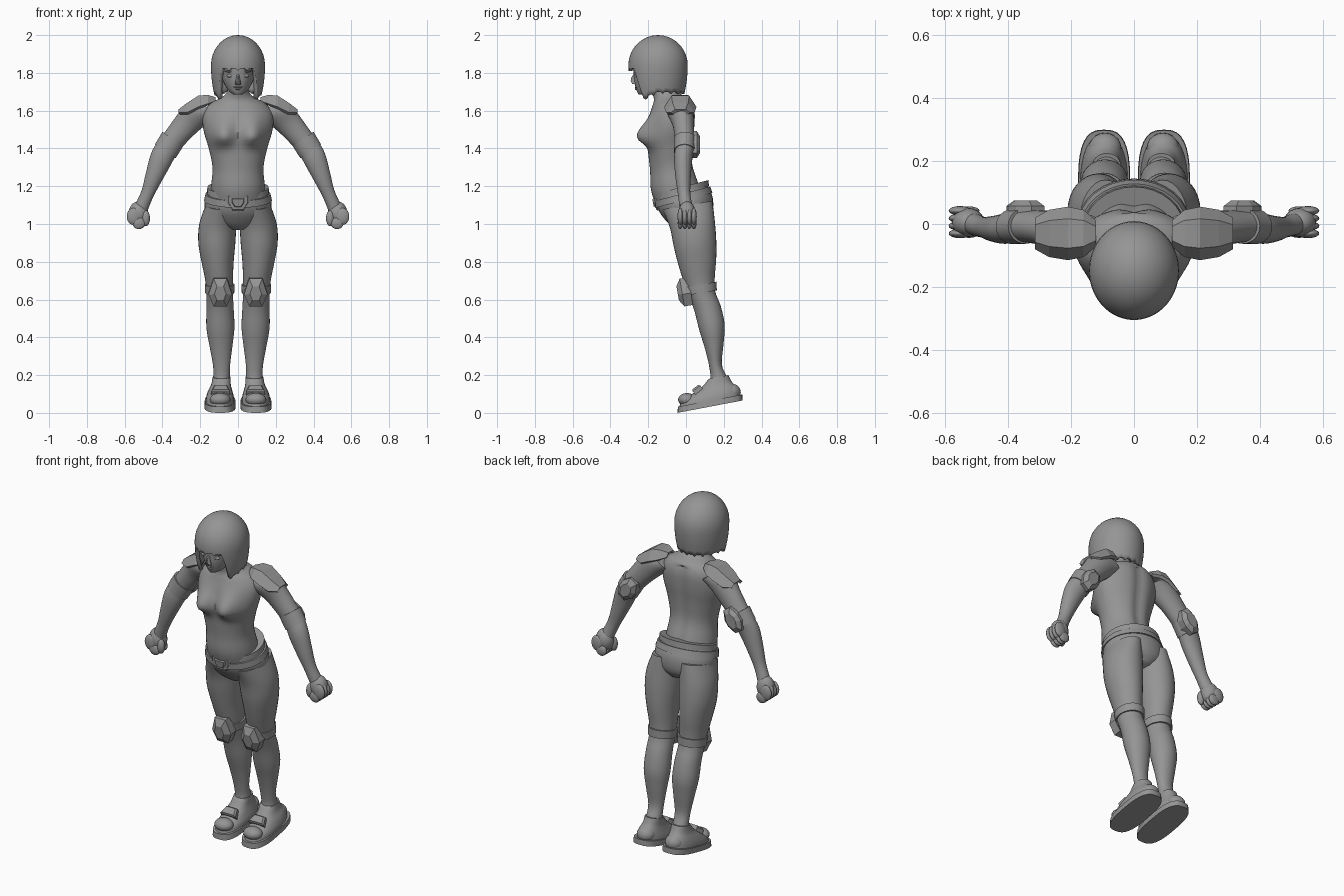
import bpy, bmesh
from math import sin, cos, pi, exp, radians, copysign
from mathutils import Vector, Matrix

if "Cube" in bpy.data.objects:
    bpy.data.objects.remove(bpy.data.objects["Cube"], do_unlink=True)

grey = bpy.data.materials.new("plain grey")
grey.use_nodes = True
GREY = (.3, .3, .3, 1)
grey.diffuse_color = GREY
for node in grey.node_tree.nodes:
    if node.type == 'BSDF_PRINCIPLED':
        node.inputs["Base Color"].default_value = GREY


def finish(name, bm, mirror=False, smooth=True, angle=50):
    """Turn a bmesh into an object, optionally mirrored across x."""
    bmesh.ops.recalc_face_normals(bm, faces=bm.faces)
    mesh = bpy.data.meshes.new(name)
    bm.to_mesh(mesh)
    bm.free()
    mesh.materials.append(grey)
    for poly in mesh.polygons:
        poly.use_smooth = smooth
    if smooth:
        mesh.set_sharp_from_angle(angle=radians(angle))
    obj = bpy.data.objects.new(name, mesh)
    bpy.context.collection.objects.link(obj)
    if mirror:
        obj.modifiers.new("mirror", 'MIRROR').use_mirror_merge = False
    return obj


def smooth_rows(rows, steps):
    """Catmull-Rom interpolation between rows of numbers."""
    out = []
    for i in range(len(rows) - 1):
        quad = (rows[max(i - 1, 0)], rows[i], rows[i + 1], rows[min(i + 2, len(rows) - 1)])
        for s in range(steps):
            t = s / steps
            out.append([b + .5 * t * (c - a + t * (2*a - 5*b + 4*c - d + t * (3*(b - c) + d - a)))
                        for a, b, c, d in zip(*quad)])
    return out + [list(rows[-1])]


def skin(name, rings, mirror, deform=None, power=2, segs=32, angle=50):
    """Skin rings given as (centre, side axis, depth axis)."""
    bm = bmesh.new()
    loops = []
    for centre, u, v in rings:
        loop = []
        for k in range(segs):
            c, s = cos(2 * pi * k / segs), sin(2 * pi * k / segs)
            p = centre + u * copysign(abs(c) ** (2 / power), c) + v * copysign(abs(s) ** (2 / power), s)
            loop.append(bm.verts.new(deform(p) if deform else p))
        loops.append(loop)
    for a, b in zip(loops, loops[1:]):
        for k in range(segs):
            n = (k + 1) % segs
            bm.faces.new((a[k], a[n], b[n], b[k]))
    bm.faces.new(loops[0])
    bm.faces.new(loops[-1])
    return finish(name, bm, mirror, angle=angle)


def body(name, rows, slope=.17, mirror=False, steps=4, **kw):
    """Upright part; each row is x, z, front y, back y, half width."""
    rings = []
    for x, z, front, back, half in smooth_rows(rows, steps):
        depth = (back - front) / 2
        rings.append((Vector((x, (front + back) / 2, z)), Vector((half, 0, 0)),
                      Vector((0, depth, depth * slope))))
    return skin(name, rings, mirror, **kw)


ACROSS = Vector((.82, 0, .57))
ALONG = Vector((-.57, 0, .82))


def limb(name, rows, steps=4):
    """Arm part; each row is x, z, y, in-plane radius, depth radius."""
    rings = [(Vector((x, y, z)), ACROSS * r, Vector((0, d, 0)))
             for x, z, y, r, d in smooth_rows(rows, steps)]
    return skin(name, rings, True)


def ball(name, centre, radii, mirror=True):
    bm = bmesh.new()
    m = Matrix.Translation(centre) @ Matrix.Diagonal((*radii, 1))
    bmesh.ops.create_uvsphere(bm, u_segments=20, v_segments=12, radius=1, matrix=m)
    return finish(name, bm, mirror)


def pad(name, outline, origin, right, up, depth, inset=.6, mirror=True):
    """Faceted armour plate with a smaller raised face."""
    bm = bmesh.new()
    origin, right, up = Vector(origin), Vector(right), Vector(up)
    normal = right.cross(up)
    loops = [[bm.verts.new(origin + right * x * s + up * y * s + normal * h) for x, y in outline]
             for s, h in ((1, -.03), (1, depth * .4), (inset, depth))]
    n = len(outline)
    for a, b in zip(loops, loops[1:]):
        for k in range(n):
            bm.faces.new((a[k], a[(k + 1) % n], b[(k + 1) % n], b[k]))
    bm.faces.new(loops[0])
    bm.faces.new(loops[-1])
    return finish(name, bm, mirror, smooth=False)


# Torso and neck, with bust and spine shaped in
def chest(p):
    if p.y < -.08:
        rise = .045 if p.z < 1.46 else .085
        p.y -= .068 * exp(-((abs(p.x) - .08) / .058) ** 2 - ((p.z - 1.46) / rise) ** 2)
    elif 1.1 < p.z < 1.64:
        p.y -= .015 * exp(-(p.x / .03) ** 2)
    return p


body("torso", [(0, 1.1, -.15, .1, .145), (0, 1.2, -.185, .07, .142), (0, 1.3, -.19, .04, .135),
               (0, 1.4, -.2, .04, .155), (0, 1.5, -.205, .05, .183), (0, 1.58, -.195, .05, .185),
               (0, 1.635, -.18, .03, .15), (0, 1.67, -.17, -.02, .085),
               (0, 1.71, -.18, -.055, .055), (0, 1.78, -.2, -.08, .055)],
     deform=chest, steps=5, segs=48)

# Hips, legs, belt
body("hips", [(0, .99, -.05, .11, .06), (0, 1.03, -.09, .14, .15), (0, 1.1, -.14, .142, .178),
              (0, 1.17, -.16, .115, .16), (0, 1.19, -.16, .11, .152)], slope=.26)
body("leg", [(.09, 1.1, -.125, .14, .082), (.107, 1, -.085, .152, .098), (.112, .9, -.065, .16, .098),
             (.108, .8, -.04, .16, .085), (.1, .7, -.01, .152, .073), (.097, .63, .015, .155, .07),
             (.095, .55, .045, .185, .072), (.093, .45, .07, .205, .074), (.09, .35, .1, .198, .06),
             (.087, .25, .123, .19, .045), (.087, .18, .128, .218, .045), (.09, .1, .1, .25, .055)],
     mirror=True)
body("waistband", [(0, 1.165, -.165, .122, .165), (0, 1.195, -.168, .118, .162)], slope=.26, steps=1)
body("belt", [(0, 1.125, -.163, .14, .18), (0, 1.16, -.168, .128, .172)], slope=.26, steps=1)
BUCKLE = [(-.06, .04), (-.06, 0), (-.03, -.045), (.03, -.045), (.06, 0), (.06, .04)]
TILTED = (0, -.17, .98)
for label, size, y in (("buckle", 1, -.152), ("buckle_centre", .55, -.163)):
    pad(label, [(x * size, z * size) for x, z in BUCKLE], (0, y, 1.115), (1, 0, 0), TILTED,
        .012, .85, mirror=False)

# Knee guards
body("knee_band", [(.097, .635, .003, .163, .077), (.097, .68, -.01, .162, .079)], mirror=True, steps=1)
pad("knee_pad", [(-.035, .075), (-.062, -.01), (-.035, -.075), (.035, -.075), (.062, -.01), (.035, .075)],
    (.094, -.005, .64), (1, 0, 0), TILTED, .04, .5)

# Shoes
body("sole", [(.095, .033, -.045, .3, .083), (.095, .065, -.043, .298, .081)],
     slope=.19, mirror=True, steps=1, power=2.8)
body("shoe", [(.095, .06, -.035, .285, .076), (.095, .085, -.025, .28, .073), (.094, .115, .02, .268, .064),
              (.09, .15, .082, .242, .052), (.087, .19, .12, .224, .047)], slope=.19, mirror=True, power=2.3)
ball("toe_cap", (.095, .005, .07), (.055, .047, .035))
ball("heel_cap", (.092, .24, .11), (.052, .05, .045))
pad("instep_plate", [(-.05, -.02), (.05, -.02), (.035, .03), (-.035, .03)],
    (.092, .055, .122), (1, 0, 0), (0, .8, .6), .015, .8)

# Arms and elbow guards
limb("arm", [(.15, 1.61, -.03, .065, .06), (.21, 1.59, -.03, .08, .07), (.27, 1.53, -.015, .07, .057),
             (.33, 1.46, -.008, .062, .052), (.37, 1.41, -.005, .06, .052), (.41, 1.34, -.015, .061, .048),
             (.45, 1.24, -.015, .047, .04), (.48, 1.16, -.01, .036, .033), (.51, 1.09, 0, .037, .035)])
limb("elbow_cuff", [(.345, 1.45, -.006, .067, .057), (.385, 1.385, -.008, .066, .056)], 1)
pad("elbow_pad", [(-.025, .07), (-.05, .02), (-.05, -.02), (-.025, -.07),
                  (.025, -.07), (.05, -.02), (.05, .02), (.025, .07)],
    (.345, .045, 1.42), -ACROSS, ALONG, .03, .6)

# Fists
ball("palm", (.527, .005, 1.055), (.052, .046, .065))
for i in range(4):
    y = -.03 + i * .024
    ball("finger", (.553, y, 1.04), (.036, .015, .045))
    ball("finger_tip", (.525, y, 1.005), (.034, .014, .032))
ball("thumb", (.488, -.022, 1.03), (.022, .02, .042))

# Shoulder pads: a faceted arch swept outward
bm = bmesh.new()
grid = []
for x, top, half, drop in ((.12, 1.675, .04, .025), (.16, 1.692, .075, .055), (.21, 1.69, .085, .07),
                           (.27, 1.65, .075, .06), (.315, 1.61, .05, .02)):
    grid.append([bm.verts.new((x, -.03 + half * side, top - drop * low))
                 for side, low in ((-1, 1), (-.55, .15), (.55, .15), (1, 1))])
for a, b in zip(grid, grid[1:]):
    for k in range(3):
        bm.faces.new((a[k], a[k + 1], b[k + 1], b[k]))
shoulder = finish("shoulder_pad", bm, True, smooth=False)
thick = shoulder.modifiers.new("thickness", 'SOLIDIFY')
thick.thickness, thick.offset = .018, -1

# Head and face
body("head", [(0, 1.685, -.25, -.19, .022), (0, 1.703, -.26, -.14, .047), (0, 1.75, -.273, -.06, .077),
              (0, 1.8, -.277, -.03, .092), (0, 1.87, -.28, -.03, .1), (0, 1.93, -.24, -.06, .08)], slope=0)
pad("nose", [(-.016, -.022), (.016, -.022), (.006, .03), (-.006, .03)],
    (0, -.274, 1.762), (1, 0, 0), (0, .12, .99), .018, .35, mirror=False)
for label, z, wide in (("upper_lip", 1.725, .024), ("lower_lip", 1.716, .019)):
    ball(label, (0, -.262, z), (wide, .009, .006), mirror=False)
ball("eyelid", (.037, -.255, 1.785), (.023, .013, .01))
ball("brow", (.038, -.258, 1.808), (.03, .012, .006))
ball("ear", (.093, -.14, 1.77), (.012, .025, .035))


# Bobbed hair with a straight fringe and longer side locks
def hem(angle):
    if angle < 38:
        return 1.823
    if angle < 54:
        return 1.823 - .158 * (angle - 38) / 16
    return min(1.665 + (angle - 54) * .001, 1.7)


bm = bmesh.new()
crown = bm.verts.new((0, -.148, 2))
COLS, DOME, FALL = 72, 9, 6
columns = []
for j in range(COLS):
    az = 2 * pi * j / COLS
    low = hem(abs((j * 360 / COLS + 180) % 360 - 180)) - (.012 if j % 4 == 0 else 0)
    levels = [(1.84 + .16 * cos(t), sin(t)) for t in (pi / 2 * i / DOME for i in range(1, DOME + 1))]
    for i in range(1, FALL + 1):
        z = 1.84 + (low - 1.84) * i / FALL
        levels.append((z, 1 - 5 * (1.84 - z) ** 2))
    columns.append([bm.verts.new((.143 * f * sin(az), -.148 - .157 * f * cos(az), z)) for z, f in levels])
for j in range(COLS):
    a, b = columns[j], columns[(j + 1) % COLS]
    bm.faces.new((crown, a[0], b[0]))
    for i in range(DOME + FALL - 1):
        bm.faces.new((a[i], a[i + 1], b[i + 1], b[i]))
hair = finish("hair", bm)
thick = hair.modifiers.new("thickness", 'SOLIDIFY')
thick.thickness, thick.offset = .02, -1
